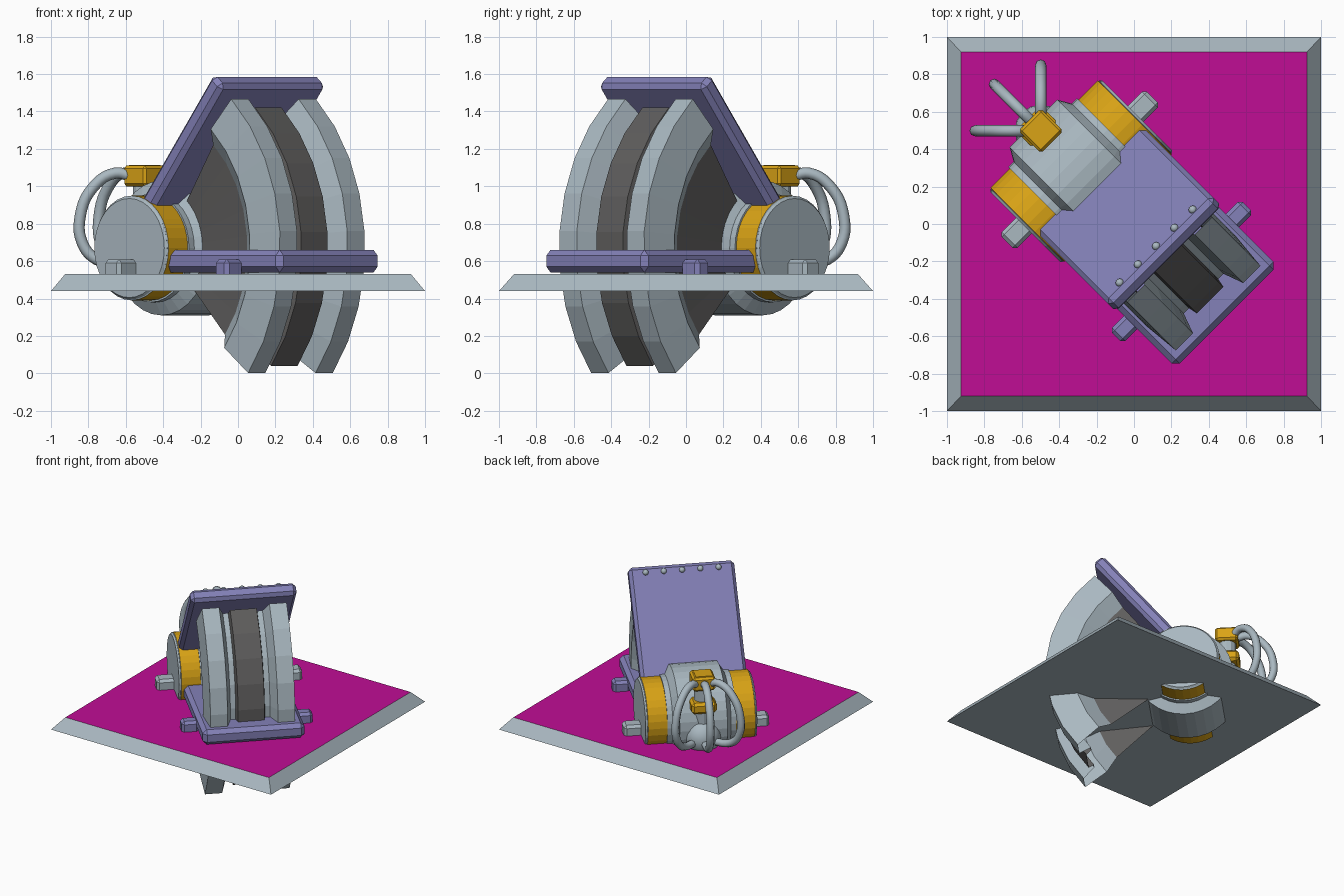
import bpy, bmesh
from math import radians, sin, cos, pi
from mathutils import Matrix, Vector

cube = bpy.data.objects.get("Cube")
if cube:
    bpy.data.objects.remove(cube, do_unlink=True)


def material(name, r, g, b):
    m = bpy.data.materials.new(name)
    m.use_nodes = True
    m.diffuse_color = (r, g, b, 1)
    m.node_tree.nodes["Principled BSDF"].inputs["Base Color"].default_value = (r, g, b, 1)
    return m


GRAY = material("light gray", 0.40, 0.48, 0.53)
DARK = material("dark gray", 0.115, 0.112, 0.11)
PURPLE = material("purple", 0.23, 0.22, 0.48)
YELLOW = material("yellow", 0.70, 0.37, 0.008)
MAGENTA = material("magenta", 0.53, 0.004, 0.30)

# The machine is built along x, then turned to face the slab corner
TURN = Matrix.Rotation(radians(-45), 4, 'Z')


def finish(name, bm, mats, matrix=TURN, smooth=False):
    bmesh.ops.recalc_face_normals(bm, faces=bm.faces)
    me = bpy.data.meshes.new(name)
    bm.to_mesh(me)
    bm.free()
    for m in mats:
        me.materials.append(m)
    ob = bpy.data.objects.new(name, me)
    bpy.context.collection.objects.link(ob)
    ob.matrix_world = matrix
    if smooth:
        for p in me.polygons:
            p.use_smooth = True
    return ob


def box(name, center, size, mat, bevel=0.0, tilt=0.0):
    bm = bmesh.new()
    bmesh.ops.create_cube(bm, size=1, matrix=Matrix.Diagonal((*size, 1)))
    if bevel:
        bmesh.ops.bevel(bm, geom=bm.edges[:], offset=bevel, segments=1, affect='EDGES')
    place = Matrix.Translation(center) @ Matrix.Rotation(radians(tilt), 4, 'Y')
    return finish(name, bm, [mat], TURN @ place)


def lathe(name, center, profile, axis, mats, sides=32, rule=None):
    """Closed solid turned from (radius, height) points, about Y or Z."""
    bm = bmesh.new()
    rings = [[bm.verts.new((r * cos(2 * pi * i / sides), r * sin(2 * pi * i / sides), h))
              for i in range(sides)] for r, h in profile]
    for k, (a, b) in enumerate(zip(rings, rings[1:])):
        for i in range(sides):
            j = (i + 1) % sides
            f = bm.faces.new((a[i], a[j], b[j], b[i]))
            f.material_index = rule(k) if rule else 0
    bm.faces.new(rings[0])
    bm.faces.new(rings[-1])
    spin = Matrix.Rotation(radians(90), 4, 'X') if axis == 'Y' else Matrix()
    return finish(name, bm, mats, TURN @ Matrix.Translation(center) @ spin)


def ball(name, center, radius, mat):
    bm = bmesh.new()
    bmesh.ops.create_uvsphere(bm, u_segments=16, v_segments=10, radius=radius)
    return finish(name, bm, [mat], TURN @ Matrix.Translation(center), smooth=True)


# Ground slab with sloped rim
bm = bmesh.new()
bmesh.ops.create_cube(bm, size=2, matrix=Matrix.Translation((0, 0, 0.485)) @ Matrix.Diagonal((1, 1, 0.045, 1)))
for v in bm.verts:
    if v.co.z > 0.5:
        v.co.x *= 0.925
        v.co.y *= 0.92
bm.normal_update()
for f in bm.faces:
    f.material_index = int(f.normal.z > 0.9)
finish("ground_slab", bm, [GRAY, MAGENTA], Matrix())

# Chassis and slanted cover
box("chassis", (0.11, 0, 0.60), (1.18, 0.77, 0.12), PURPLE, 0.03)
box("cover_panel", (-0.107, 0, 1.141), (1.10, 0.80, 0.10), PURPLE, 0.025, tilt=-51)
for i in range(5):
    ball("cover_bolt", (0.168, (i - 2) * 0.138, 1.562), 0.022, GRAY)

# Curved quarter shield: open shell swept about the wheel axle
AXLE = Vector((-0.40, 0, 0.67))
half = [(0.18, 0.20), (0.25, 0.72), (0.34, 0.83), (0.32, 1.04),
        (0.19, 1.04), (0.15, 0.93), (0.11, 0.93), (0.10, 0.98)]
section = half + [(-v, r) for v, r in reversed(half)]
dark_bands = {0, 6, 7, 8, 14}
STEPS = 8
bm = bmesh.new()
rows = []
for i in range(STEPS + 1):
    a = radians(-40 + 90 * i / STEPS)
    rows.append([bm.verts.new(AXLE + Vector((r * cos(a), v, r * sin(a)))) for v, r in section])
for a, b in zip(rows, rows[1:]):
    for k in range(len(section) - 1):
        f = bm.faces.new((a[k], a[k + 1], b[k + 1], b[k]))
        f.material_index = int(k in dark_bands)
finish("curved_shield", bm, [GRAY, DARK])

# Hub between the cheeks
lathe("hub", AXLE, [(0.29, -0.26), (0.29, -0.22), (0.36, -0.18),
                    (0.36, 0.18), (0.29, 0.22), (0.29, 0.26)], 'Y', [GRAY])

# Side wheels and feet
for side, label in ((1, "left"), (-1, "right")):
    lathe(label + "_wheel", AXLE + Vector((0, side * 0.325, 0)),
          [(0.25, -0.09), (0.28, -0.08), (0.28, 0.08), (0.25, 0.09)], 'Y',
          [GRAY, YELLOW], rule=lambda k: int(k == 1))
    lathe(label + "_wheel_cap", AXLE + Vector((0, side * 0.41, 0)),
          [(0.265, -0.012), (0.275, 0), (0.265, 0.012)], 'Y', [GRAY])
    box(label + "_rear_foot", (-0.41, side * 0.47, 0.56), (0.12, 0.16, 0.10), GRAY, 0.02)
    box(label + "_front_foot", (0.36, side * 0.43, 0.56), (0.10, 0.13, 0.10), PURPLE, 0.02)

# Pump tower behind the cover
TOWER = Vector((-0.705, 0, 0))
ball("tower_dome", TOWER + Vector((0, 0, 0.60)), 0.14, GRAY)
lathe("tower_stem", TOWER, [(0.065, 0.60), (0.065, 1.03)], 'Z', [GRAY], 12)
box("tower_collar", TOWER + Vector((0, 0, 0.86)), (0.19, 0.19, 0.09), YELLOW, 0.02)
box("tower_head", TOWER + Vector((0, 0, 1.055)), (0.17, 0.17, 0.11), YELLOW, 0.015)
box("tower_cap", TOWER + Vector((0, 0, 1.108)), (0.12, 0.12, 0.012), YELLOW)

# Hoses looping from the head back to the dome
path = [(0.06, 1.05), (0.16, 1.07), (0.28, 0.99), (0.345, 0.84),
        (0.335, 0.70), (0.26, 0.61), (0.10, 0.58)]
for k, angle in enumerate((135, 180, 225)):
    cu = bpy.data.curves.new("hose", 'CURVE')
    cu.dimensions = '3D'
    cu.bevel_depth = 0.03
    cu.bevel_resolution = 2
    cu.resolution_u = 5
    cu.use_fill_caps = True
    sp = cu.splines.new('BEZIER')
    sp.bezier_points.add(len(path) - 1)
    for p, (d, z) in zip(sp.bezier_points, path):
        p.co = (d * cos(radians(angle)), d * sin(radians(angle)), z)
        p.handle_left_type = p.handle_right_type = 'AUTO'
    cu.materials.append(GRAY)
    ob = bpy.data.objects.new("hose_%d" % (k + 1), cu)
    bpy.context.collection.objects.link(ob)
    ob.matrix_world = TURN @ Matrix.Translation(TOWER)
